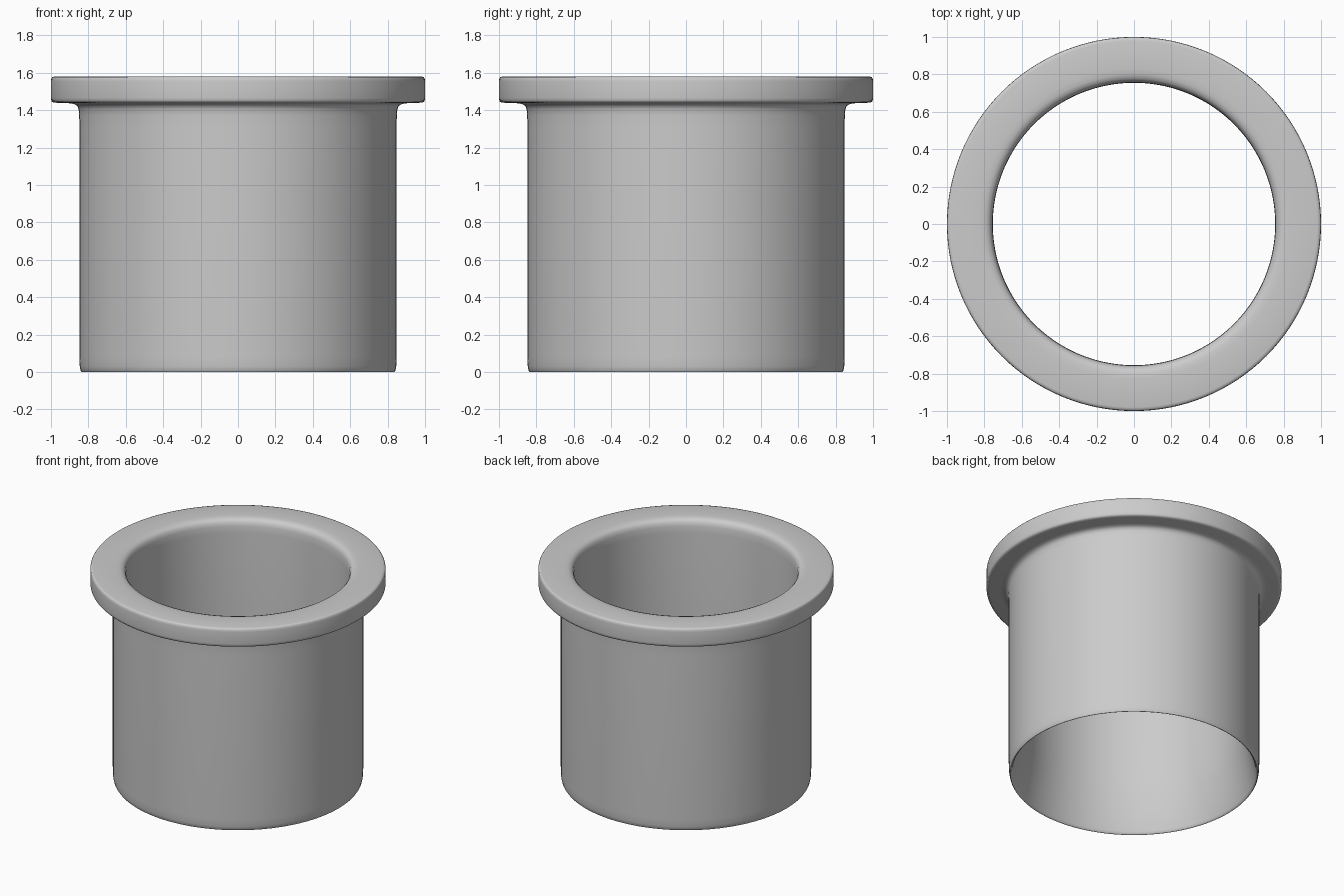
import bpy, bmesh, math

if "Cube" in bpy.data.objects:
    bpy.data.objects.remove(bpy.data.objects["Cube"])

SEGMENTS = 128

# Cross-section (radius, height): flared bore, top rim, flange, neck fillet, sleeve, bottom lip
profile = [
    (0.834, 0.0), (0.828, 0.006), (0.822, 0.02), (0.79, 0.16), (0.768, 0.28), (0.759, 0.36), (0.756, 0.45),
    (0.755, 1.48), (0.757, 1.53), (0.764, 1.555), (0.778, 1.571), (0.80, 1.578), (0.83, 1.58),
    (0.98, 1.58), (0.993, 1.577), (0.998, 1.57), (1.0, 1.555),
    (1.0, 1.465), (0.998, 1.45), (0.992, 1.443), (0.975, 1.44),
    (0.90, 1.437), (0.875, 1.433), (0.86, 1.423), (0.852, 1.405), (0.849, 1.37), (0.848, 1.30),
    (0.848, 0.08), (0.846, 0.03), (0.842, 0.008), (0.837, 0.0),
]

# Flanged sleeve, turned around z
bm = bmesh.new()
rings = []
for r, z in profile:
    rings.append([bm.verts.new((r * math.cos(2 * math.pi * i / SEGMENTS),
                                r * math.sin(2 * math.pi * i / SEGMENTS), z))
                  for i in range(SEGMENTS)])
for a, b in zip(rings, rings[1:] + rings[:1]):
    for i in range(SEGMENTS):
        j = (i + 1) % SEGMENTS
        bm.faces.new((a[i], a[j], b[j], b[i]))
bmesh.ops.recalc_face_normals(bm, faces=bm.faces)
mesh = bpy.data.meshes.new("flanged_sleeve")
bm.to_mesh(mesh)
bm.free()
sleeve = bpy.data.objects.new("flanged_sleeve", mesh)
bpy.context.collection.objects.link(sleeve)

# Smooth shading
bpy.context.view_layer.objects.active = sleeve
sleeve.select_set(True)
bpy.ops.object.shade_smooth_by_angle(angle=math.radians(50))
